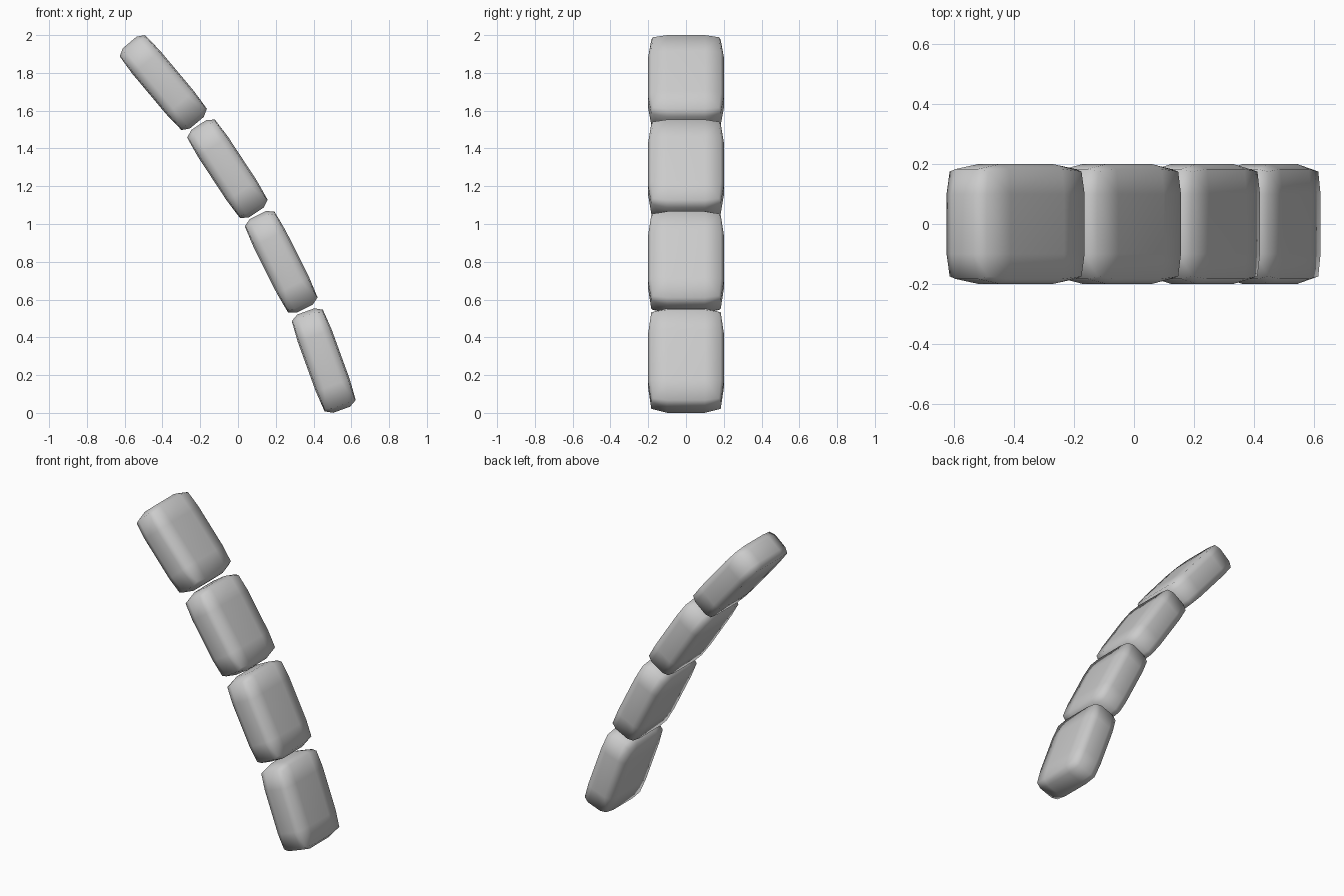
import bpy, bmesh
from math import radians, sin, cos
from mathutils import Matrix

if "Cube" in bpy.data.objects:
    bpy.data.objects.remove(bpy.data.objects["Cube"])

SIZE = (0.191, 0.40, 0.554)   # thickness, width, length of one segment
STEP = 0.569                  # spacing of segment centres along the arc


def rounded_block(name, x, z, lean):
    # unit cube with a soft bevel, stretched to a slab and leaned over
    bm = bmesh.new()
    bmesh.ops.create_cube(bm, size=1)
    bmesh.ops.bevel(bm, geom=bm.edges[:], offset=0.25, offset_type='OFFSET',
                    segments=2, profile=0.7, affect='EDGES')
    bmesh.ops.transform(bm, matrix=Matrix.Diagonal((*SIZE, 1)), verts=bm.verts)
    for f in bm.faces:
        f.smooth = True
    me = bpy.data.meshes.new(name)
    bm.to_mesh(me)
    bm.free()
    ob = bpy.data.objects.new(name, me)
    ob.location = (x, 0, z)
    ob.rotation_euler = (0, -lean, 0)
    bpy.context.collection.objects.link(ob)


# four segments along a bending arc, leaning from 20 to 40 degrees
x, z = 0.454, 0.277
for i in range(4):
    lean = radians(20 + 20 * i / 3)
    rounded_block(f"segment_{i + 1}", x, z, lean)
    mid = lean + radians(10 / 3)
    x -= STEP * sin(mid)
    z += STEP * cos(mid)
